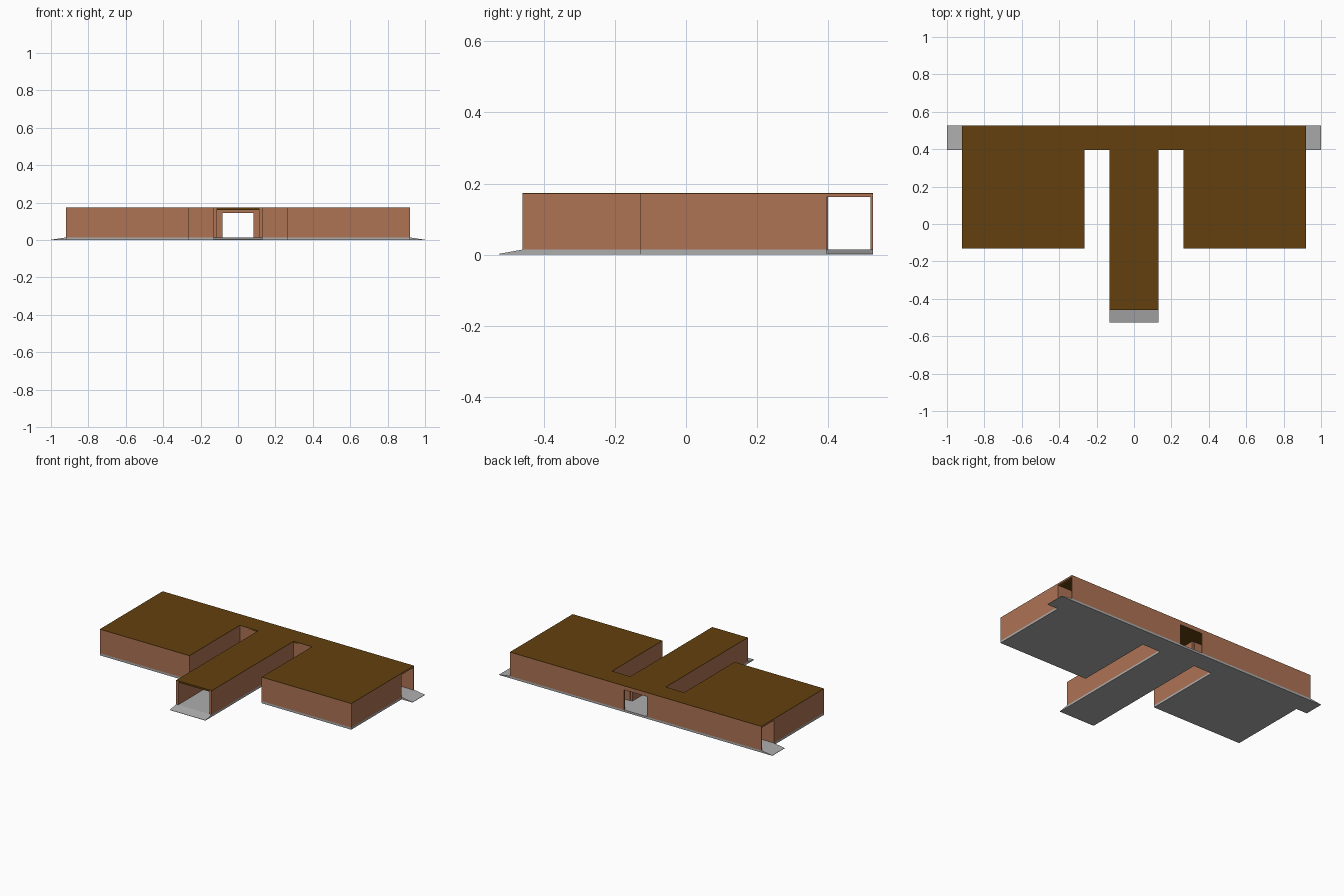
import bpy, bmesh

if "Cube" in bpy.data.objects:
    bpy.data.objects.remove(bpy.data.objects["Cube"])

def material(name, rgb):
    m = bpy.data.materials.new(name)
    m.diffuse_color = (*rgb, 1)
    m.use_nodes = True
    m.node_tree.nodes["Principled BSDF"].inputs["Base Color"].default_value = m.diffuse_color
    return m

BRICK = material("brick", (0.42, 0.17, 0.088))
ROOF = material("brown roof", (0.125, 0.051, 0.004))
CONCRETE = material("grey concrete", (0.42, 0.42, 0.42))

def prism(name, outline, axis_vec, mat):
    """Extrude a closed outline of 3D points along a vector."""
    bm = bmesh.new()
    face = bm.faces.new([bm.verts.new(p) for p in outline])
    ext = bmesh.ops.extrude_face_region(bm, geom=[face])
    moved = [g for g in ext["geom"] if isinstance(g, bmesh.types.BMVert)]
    bmesh.ops.translate(bm, verts=moved, vec=axis_vec)
    bmesh.ops.recalc_face_normals(bm, faces=bm.faces)
    me = bpy.data.meshes.new(name)
    bm.to_mesh(me)
    bm.free()
    me.materials.append(mat)
    ob = bpy.data.objects.new(name, me)
    bpy.context.collection.objects.link(ob)
    return ob

def box(name, x0, x1, y0, y1, z0, z1, mat):
    pts = [(x0, y0, z0), (x1, y0, z0), (x1, y1, z0), (x0, y1, z0)]
    return prism(name, pts, (0, 0, z1 - z0), mat)

# Main dimensions
W, HALL, WING = 0.92, 0.13, 0.264         # half widths
FRONT, WING_F, COR, BACK = -0.46, -0.13, 0.396, 0.526
FLOOR, CEIL, EAVE, TOP = 0.014, 0.162, 0.171, 0.173
T = 0.015                                 # hall wall thickness

# Plan outline shared by floor slab and roof
half = [(HALL, FRONT), (HALL, COR), (WING, COR), (WING, WING_F), (W, WING_F), (W, BACK)]
plan = half + [(-x, y) for x, y in reversed(half)]
prism("floor_slab", [(x, y, 0) for x, y in plan], (0, 0, FLOOR), CONCRETE)
prism("roof", [(x, y, EAVE) for x, y in plan], (0, 0, TOP - EAVE), ROOF)

# Entrance ramps
prism("front_ramp", [(-HALL, FRONT, 0), (-HALL, -BACK, 0), (-HALL, -BACK, 0.002),
                     (-HALL, FRONT, FLOOR)], (2 * HALL, 0, 0), CONCRETE)
for s, side in ((-1, "left"), (1, "right")):
    prism(side + "_ramp", [(s * W, COR, 0), (s, COR, 0), (s, COR, 0.002),
                           (s * W, COR, FLOOR)], (0, BACK - COR, 0), CONCRETE)

    def mbox(name, x0, x1, *rest):
        a, b = sorted((s * x0, s * x1))
        box(side + "_" + name, a, b, *rest)

    # Wing block, hall wall, courtyard wall and corridor end lintel
    mbox("wing", WING, W, WING_F, COR, FLOOR, EAVE, BRICK)
    mbox("hall_wall", HALL - T, HALL, FRONT, COR, FLOOR, EAVE, BRICK)
    mbox("court_wall", HALL, WING, COR, COR + 0.004, FLOOR, EAVE, BRICK)
    mbox("corridor_lintel", W - 0.01, W, COR, BACK - 0.006, CEIL, EAVE, BRICK)
    # Back wall beside the door
    mbox("back_wall", 0.084, W, BACK - 0.006, BACK, FLOOR, EAVE, BRICK)

# Wall above the back door
box("back_door_lintel", -0.084, 0.084, BACK - 0.006, BACK, 0.146, EAVE, BRICK)

# Ceilings of hall and corridor
box("hall_ceiling", T - HALL, HALL - T, FRONT, COR, CEIL, EAVE, ROOF)
box("corridor_ceiling", 0.01 - W, W - 0.01, COR, BACK - 0.006, CEIL, EAVE, ROOF)
